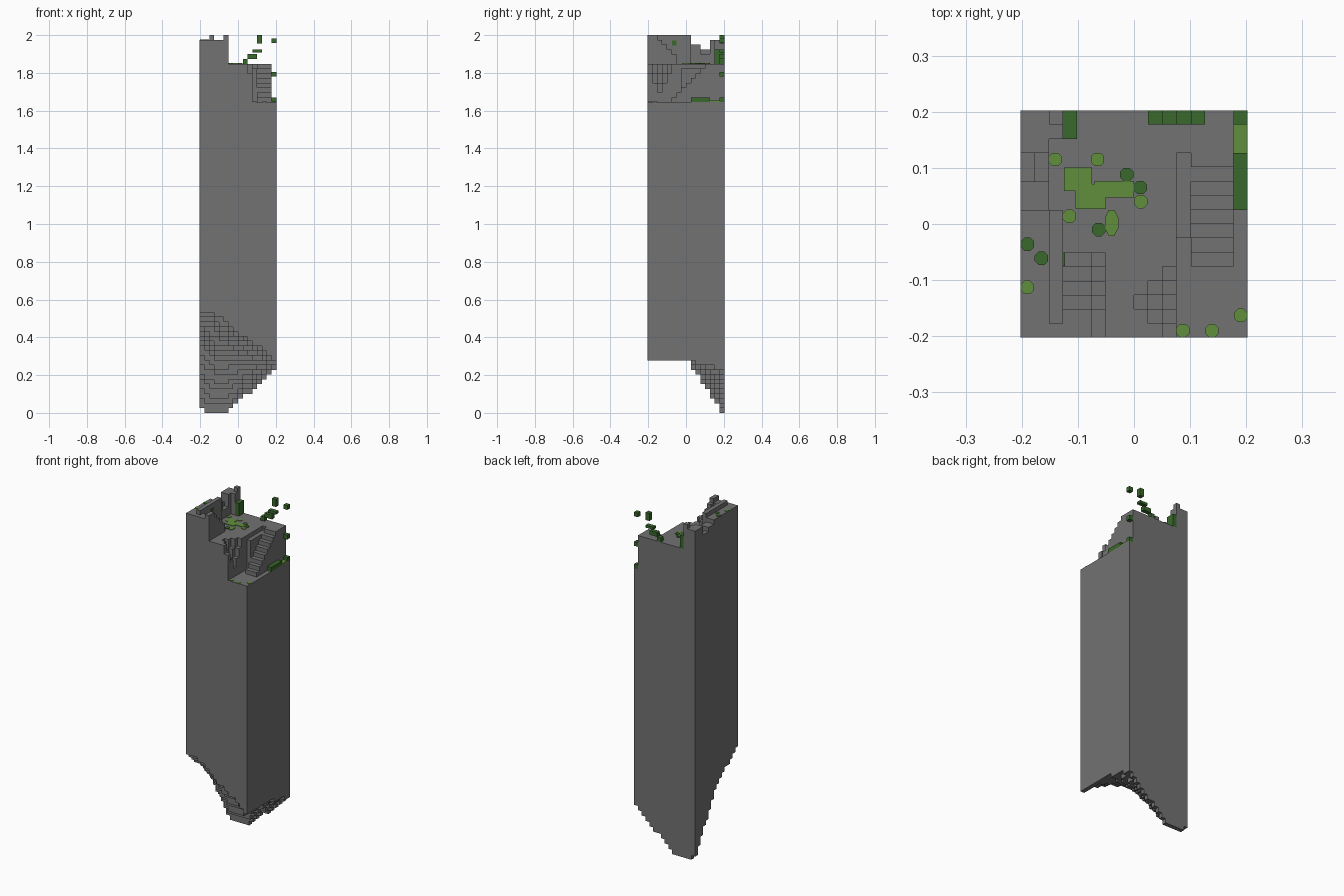
import bpy, bmesh
from math import pi
from mathutils import Matrix

V = 2 / 79          # block size
N = 16              # blocks across the pillar
LEDGE, FLOOR, RIM = 65, 73, 78   # main levels, in blocks

cube = bpy.data.objects.get("Cube")
if cube:
    bpy.data.objects.remove(cube)


def material(name, rgb):
    m = bpy.data.materials.new(name)
    m.use_nodes = True
    m.diffuse_color = (*rgb, 1)
    m.node_tree.nodes["Principled BSDF"].inputs["Base Color"].default_value = (*rgb, 1)
    return m


STONE = material("grey_stone", (0.17, 0.17, 0.17))
DARK = material("dark_moss", (0.042, 0.14, 0.026))
LIGHT = material("light_moss", (0.12, 0.27, 0.045))


def finish(name, bm, mat):
    me = bpy.data.meshes.new(name)
    bmesh.ops.remove_doubles(bm, verts=bm.verts, dist=1e-5)
    bm.to_mesh(me)
    bm.free()
    me.materials.append(mat)
    ob = bpy.data.objects.new(name, me)
    bpy.context.collection.objects.link(ob)
    return ob


def columns(name, cells, mat=STONE):
    """Block columns {(i, j): (low, high)} with only the exposed faces."""
    bm = bmesh.new()

    def quad(*pts):
        bm.faces.new([bm.verts.new(((i - N / 2) * V, (j - N / 2) * V, k * V)) for i, j, k in pts])

    for (i, j), (lo, hi) in cells.items():
        corners = [(i, j), (i + 1, j), (i + 1, j + 1), (i, j + 1)]
        quad(*[(*c, hi) for c in corners])
        quad(*[(*c, lo) for c in reversed(corners)])
        for n, (di, dj) in enumerate([(0, -1), (1, 0), (0, 1), (-1, 0)]):
            a, b = corners[n], corners[(n + 1) % 4]
            lo2, hi2 = cells.get((i + di, j + dj), (hi, hi))
            for p, q in ((lo, min(hi, lo2)), (max(lo, hi2), hi)):
                if q > p:
                    quad((*a, p), (*b, p), (*b, q), (*a, q))
    return finish(name, bm, mat)


def fill(cells, i0, i1, j0, j1, lo, hi):
    for i in range(i0, i1):
        for j in range(j0, j1):
            cells[i, j] = (lo, hi)
    return cells


def block(name, mat, *bounds):
    return columns(name, fill({}, *bounds), mat)


# Pillar body with its slanting, stepped underside
def underside(i, j):
    front = min(21, 22.5 - 0.75 * i)
    middle = 11 + max(0, 3 - i)
    back = 1 if i == 0 else max(0, i - 5) * 0.9
    if j <= 8:
        return round(front + (middle - front) * j / 8)
    return round(middle + (back - middle) * (j - 8) / 7)


columns("pillar_body", {(i, j): (underside(i, j), LEDGE) for i in range(N) for j in range(N)})

# Upper plateau with a worn hollow in its right edge
plateau = fill({}, 0, 11, 0, N, LEDGE, FLOOR)
fill(plateau, 11, 15, 13, N, LEDGE, FLOOR)
for i in (8, 9, 10):
    for d in range(8 - i, i - 7):
        plateau[i, 2 + d] = (LEDGE, FLOOR - 2 * (i - 7 - abs(d)))
columns("plateau", plateau)

# Stairs from the right ledge up to the plateau
lower = {}
for s in range(8):
    fill(lower, 12, 15, 5 + s, 6 + s, LEDGE, LEDGE + 1 + s)
columns("lower_stairs", lower)
block("lower_stairs_rail", STONE, 11, 12, 7, 13, LEDGE, FLOOR - 1)

# Stairs from the plateau to the front lookout, with a stepped rail
upper, rail = {}, {}
for s in range(4):
    fill(upper, 3, 5, 5 - s, 6 - s, FLOOR, FLOOR + 1 + s)
    fill(rail, 5, 6, 5 - s, 6 - s, FLOOR, FLOOR + 2 + s)
fill(upper, 3, 5, 0, 2, FLOOR, RIM)
fill(rail, 5, 6, 0, 2, FLOOR, RIM + 1)
columns("upper_stairs", upper)
columns("upper_stairs_rail", rail)

# Left rim wall and its broken back part
rim = fill({}, 0, 3, 0, 9, FLOOR, RIM)
fill(rim, 2, 3, 1, 9, FLOOR, RIM + 1)
fill(rim, 0, 2, 9, 13, FLOOR, RIM - 1)
fill(rim, 0, 1, 11, 13, FLOOR, RIM - 2)
fill(rim, 1, 2, 11, 13, FLOOR, RIM - 3)
fill(rim, 0, 2, 13, 14, FLOOR, RIM)
fill(rim, 0, 3, 14, N, FLOOR, RIM)
fill(rim, 2, 3, 15, N, FLOOR, RIM + 1)
columns("left_rim", rim)

# Moss blocks on the edges and loose leaf blocks
block("back_moss", DARK, 3, 4, 14, N, FLOOR, FLOOR + 3)
block("ledge_moss_dark", DARK, 15, N, 9, 13, LEDGE, LEDGE + 1)
block("ledge_moss_light", LIGHT, 15, N, 13, 15, LEDGE, LEDGE + 0.3)
block("ledge_moss_corner", DARK, 15, N, 15, N, LEDGE, LEDGE + 1)
for n, (i0, i1, lo, hi) in enumerate([
        (9, 10, 73, 74), (10, 12, 74, 75), (11, 13, 75.4, 76),
        (12, 13, 77.2, 79), (15, 16, 77.3, 78.3), (15, 16, 70.3, 71.3)]):
    block(f"leaf_block_{n + 1}", DARK, i0, i1, 15, N, lo, hi)


# Flat moss patches
def patch(name, mat, x, y, level, w=0.024, h=0.024, rounded=True, thick=0.003):
    bm = bmesh.new()
    bmesh.ops.create_cone(bm, cap_ends=True, segments=8 if rounded else 4,
                          radius1=0.5, radius2=0.5, depth=1,
                          matrix=Matrix.Rotation(pi / (8 if rounded else 4), 4, "Z"))
    grow = 1.08 if rounded else 2 ** 0.5
    bmesh.ops.scale(bm, verts=bm.verts, vec=(w * grow, h * grow, thick))
    bmesh.ops.translate(bm, verts=bm.verts, vec=(x, y, level * V + thick / 2))
    finish(name, bm, mat)


for x, y, w, h in [(-0.1, 0.08, 0.05, 0.042), (-0.077, 0.049, 0.054, 0.044),
                   (-0.035, 0.062, 0.07, 0.03)]:
    patch("floor_moss", LIGHT, x, y, FLOOR, w, h, rounded=False)
for x, y, h in [(-0.14, 0.115, 0.024), (-0.065, 0.115, 0.024), (-0.115, 0.014, 0.024),
                (-0.04, 0.002, 0.046), (0.012, 0.04, 0.024)]:
    patch("floor_moss_spot", LIGHT, x, y, FLOOR, h=h)
for x, y in [(-0.013, 0.088), (0.011, 0.065), (-0.063, -0.01)]:
    patch("floor_leaf_spot", DARK, x, y, FLOOR, thick=0.005)
for x, y in [(0.087, -0.19), (0.139, -0.19), (0.19, -0.163)]:
    patch("ledge_moss_spot", LIGHT, x, y, LEDGE)
patch("rim_moss_spot", LIGHT, -0.19, -0.113, RIM)
patch("rim_leaf_spot", DARK, -0.19, -0.036, RIM)
patch("rim_leaf_spot", DARK, -0.165, -0.061, RIM)
# Small leaf plate on the inner side of the rim wall
patch("wall_leaf_spot", DARK, -0.125, -0.063, RIM - 1.2, w=0.004, rounded=False, thick=0.026)
